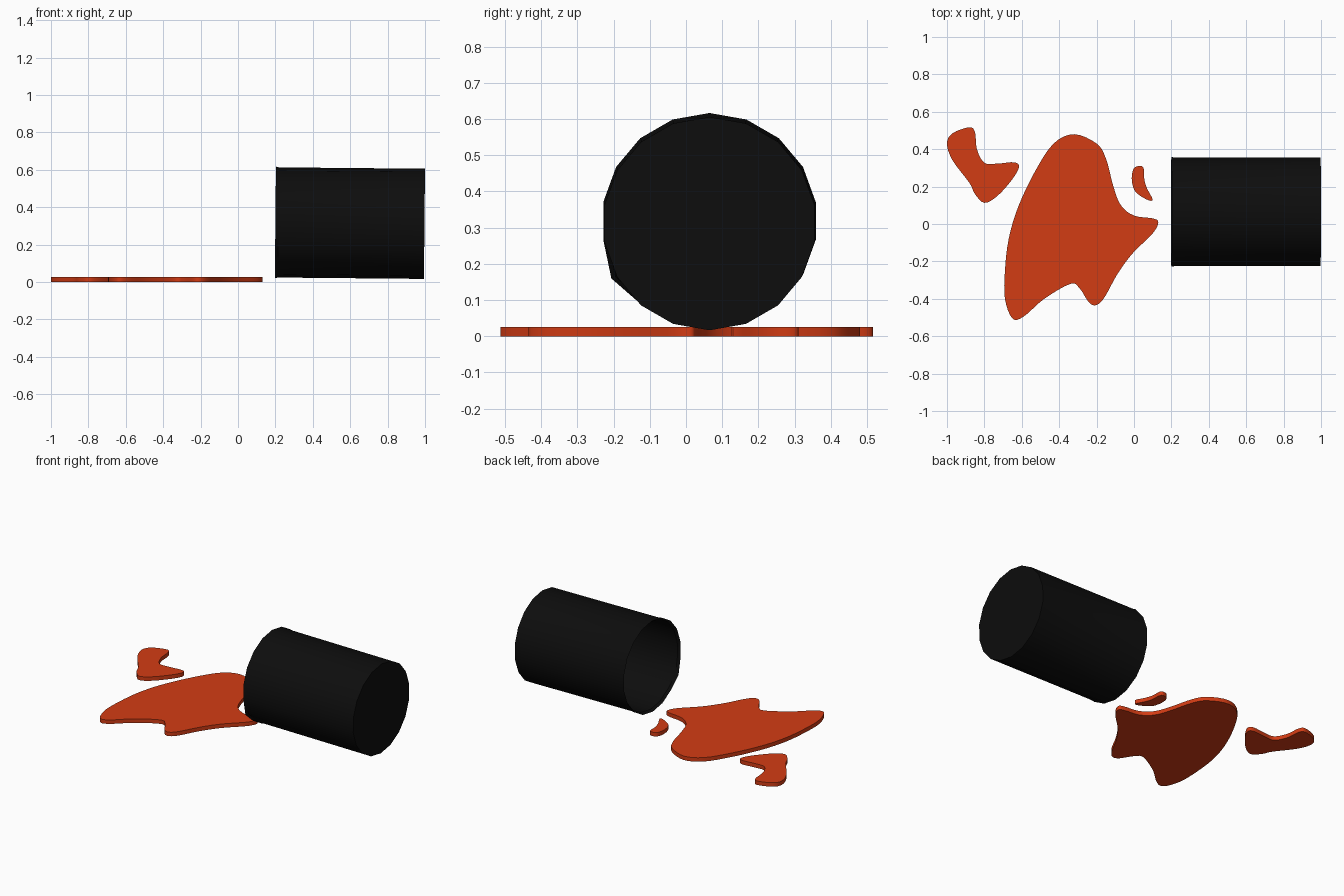
import bpy, bmesh, math
from mathutils import Matrix, Vector

if "Cube" in bpy.data.objects:
    bpy.data.objects.remove(bpy.data.objects["Cube"])


def make_material(name, rgb):
    m = bpy.data.materials.new(name)
    m.diffuse_color = (*rgb, 1)
    m.use_nodes = True
    m.node_tree.nodes["Principled BSDF"].inputs["Base Color"].default_value = m.diffuse_color
    return m


def add_object(name, bm, mat, angle):
    bmesh.ops.recalc_face_normals(bm, faces=bm.faces)
    me = bpy.data.meshes.new(name)
    bm.to_mesh(me)
    bm.free()
    ob = bpy.data.objects.new(name, me)
    me.materials.append(mat)
    bpy.context.collection.objects.link(ob)
    bpy.ops.object.select_all(action='DESELECT')
    bpy.context.view_layer.objects.active = ob
    ob.select_set(True)
    bpy.ops.object.shade_smooth_by_angle(angle=math.radians(angle))
    return ob


def smooth_loop(pts, steps=4):
    """Closed Catmull-Rom curve through the points."""
    out, n = [], len(pts)
    p = [Vector(q) for q in pts]
    for i in range(n):
        a, b, c, d = p[i - 1], p[i], p[(i + 1) % n], p[(i + 2) % n]
        for s in range(steps):
            t = s / steps
            out.append(0.5 * (2 * b + (c - a) * t + (2 * a - 5 * b + 4 * c - d) * t * t
                              + (3 * b - a - 3 * c + d) * t ** 3))
    return out


def puddle(name, pts, mat, height=0.026):
    bm = bmesh.new()
    base = bm.faces.new([bm.verts.new((q.x, q.y, 0)) for q in smooth_loop(pts)])
    ext = bmesh.ops.extrude_face_region(bm, geom=[base], use_keep_orig=True)
    top = [g for g in ext['geom'] if isinstance(g, bmesh.types.BMVert)]
    bmesh.ops.translate(bm, verts=top, vec=(0, 0, height))
    bmesh.ops.triangulate(bm, faces=[f for f in bm.faces if len(f.verts) > 4])
    return add_object(name, bm, mat, 40)


red = make_material("spill_red", (0.65, 0.045, 0.007))
black = make_material("can_black", (0.004, 0.004, 0.004))

# Spilled liquid: main pool and two splashes
puddle("main_puddle", [
    (0.13, 0.01), (0.10, 0.03), (0.0, 0.045), (-0.07, 0.10), (-0.11, 0.2), (-0.15, 0.35),
    (-0.2, 0.43), (-0.32, 0.48), (-0.43, 0.43), (-0.53, 0.28), (-0.62, 0.09), (-0.67, -0.08),
    (-0.69, -0.25), (-0.69, -0.4), (-0.65, -0.505), (-0.59, -0.495), (-0.48, -0.40),
    (-0.34, -0.32), (-0.29, -0.345), (-0.23, -0.43), (-0.17, -0.41), (-0.09, -0.27),
    (-0.01, -0.16), (0.1, -0.05)], red)
puddle("far_splash", [
    (-1.0, 0.43), (-0.97, 0.485), (-0.88, 0.517), (-0.85, 0.49), (-0.84, 0.4), (-0.80, 0.327),
    (-0.73, 0.323), (-0.64, 0.33), (-0.615, 0.305), (-0.65, 0.24), (-0.73, 0.15),
    (-0.80, 0.113), (-0.85, 0.16), (-0.88, 0.22), (-0.97, 0.34)], red)
puddle("small_splash", [
    (-0.01, 0.27), (0.005, 0.303), (0.04, 0.31), (0.053, 0.29), (0.055, 0.24), (0.07, 0.19),
    (0.1, 0.13), (0.07, 0.13), (0.01, 0.17), (-0.01, 0.22)], red)

# Tipped can: 18-sided shell with a small flared lip, hollow, closed at +x
N = 18
profile = [(0.015, 0.286), (0.0, 0.298), (0.018, 0.2945), (0.797, 0.2945)]  # lip to base
inner = [(0.785, 0.286)]
bm = bmesh.new()
rings = []
for x, r in inner + profile:
    rings.append([bm.verts.new((x, r * math.sin(2 * math.pi * i / N),
                                r * math.cos(2 * math.pi * i / N))) for i in range(N)])
for a, b in zip(rings, rings[1:]):
    for i in range(N):
        j = (i + 1) % N
        bm.faces.new((a[i], a[j], b[j], b[i]))
bm.faces.new(rings[0])
bm.faces.new(rings[-1])
# slightly bent spot on the lip
for ring in rings[1:3]:
    ring[12].co += Vector((0, -0.013, -0.01))
bmesh.ops.transform(bm, verts=bm.verts, matrix=Matrix.Translation((0.2, 0.065, 0.3185))
                    @ Matrix.Rotation(0.0094, 4, 'Y'))
add_object("tipped_can", bm, black, 30)
